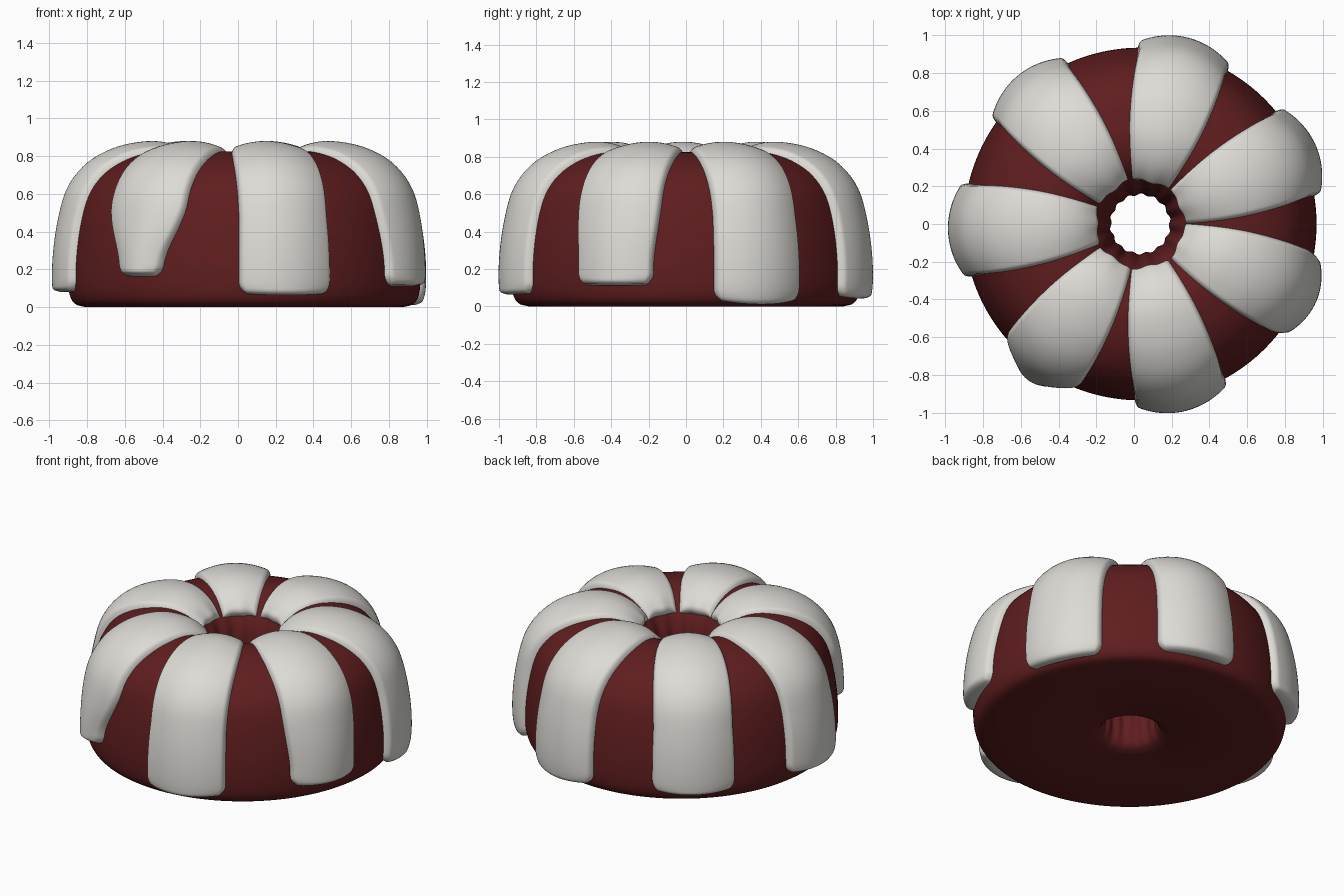
import bpy, bmesh, math
from math import sin, cos, pi, radians, sqrt

if "Cube" in bpy.data.objects:
    bpy.data.objects.remove(bpy.data.objects["Cube"])

CENTRE = (0.033, 0.0)
# Ring cross-section (radius, height): from the base, over the crown, down the hole
PROFILE = [(0.84, 0), (0.90, 0.02), (0.93, 0.09), (0.932, 0.24), (0.91, 0.42), (0.865, 0.59),
           (0.79, 0.70), (0.69, 0.77), (0.58, 0.81), (0.46, 0.825), (0.35, 0.80), (0.27, 0.74),
           (0.21, 0.64), (0.18, 0.50), (0.162, 0.30), (0.158, 0.12), (0.18, 0.03), (0.24, 0)]
LOBE_START = radians(75)


def make_material(name, colour):
    m = bpy.data.materials.new(name)
    m.use_nodes = True
    m.diffuse_color = (*colour, 1)
    bsdf = next(n for n in m.node_tree.nodes if n.type == 'BSDF_PRINCIPLED')
    bsdf.inputs["Base Color"].default_value = (*colour, 1)
    bsdf.inputs["Roughness"].default_value = 0.6
    return m


def curve(u):
    """Smooth spline through the profile, u counted in points."""
    n = len(PROFILE)
    i = max(0, min(n - 2, int(u)))
    t = u - i
    a, b, c, d = (PROFILE[max(0, min(n - 1, i + k))] for k in (-1, 0, 1, 2))
    return [0.5 * (2 * q + (r - p) * t + (2 * p - 5 * q + 4 * r - s) * t * t
                   + (3 * q - p - 3 * r + s) * t ** 3) for p, q, r, s in zip(a, b, c, d)]


def surface(u, ang, lift=0.0):
    """Point on the fluted ring, lifted along the profile normal."""
    r, z = curve(u)
    r0, z0 = curve(max(0, u - 0.02))
    r1, z1 = curve(min(len(PROFILE) - 1, u + 0.02))
    dr, dz = r1 - r0, z1 - z0
    length = math.hypot(dr, dz) or 1
    # Flutes fade in down the hole and out again at the base
    w = max(0, min(1, (u - 10) / 2, (16.5 - u) / 2))
    r += -0.006 * w * cos(14 * (ang - LOBE_START)) + lift * dz / length
    z -= lift * dr / length
    return (CENTRE[0] + r * cos(ang), CENTRE[1] + r * sin(ang), max(z, 0))


def grid_object(name, rows, mat, closed=False):
    bm = bmesh.new()
    vs = [[bm.verts.new(p) for p in row] for row in rows]
    n = len(vs[0])
    for a, b in zip(vs, vs[1:]):
        for j in range(n if closed else n - 1):
            k = (j + 1) % n
            bm.faces.new((a[j], a[k], b[k], b[j]))
    if closed:  # flat underside between outer rim and hole
        for j in range(n):
            k = (j + 1) % n
            bm.faces.new((vs[-1][j], vs[-1][k], vs[0][k], vs[0][j]))
        bmesh.ops.recalc_face_normals(bm, faces=bm.faces[:])
    me = bpy.data.meshes.new(name)
    bm.to_mesh(me)
    bm.free()
    me.materials.append(mat)
    ob = bpy.data.objects.new(name, me)
    bpy.context.collection.objects.link(ob)
    bpy.ops.object.select_all(action='DESELECT')
    ob.select_set(True)
    bpy.context.view_layer.objects.active = ob
    bpy.ops.object.shade_smooth_by_angle(angle=radians(50))


def rounded(d, radius):
    """Quarter-round rise from an edge."""
    k = 1 - min(1, max(0, d) / radius)
    return sqrt(max(0, 1 - k * k))


def icing_strip(name, centre, end_z, taper, mat):
    # Arc-length table from the hole to the lower end
    us, u = [], 11.4
    while u > 1.2 and (u > 7 or curve(u)[1] > end_z):
        us.append(u)
        u -= 0.02
    dist = [0]
    for a, b in zip(us, us[1:]):
        dist.append(dist[-1] + math.dist(curve(a), curve(b)))
    total = dist[-1]
    rows, n, m = [], 64, 36
    for k in range(n + 1):
        s = total * (0.5 - 0.5 * cos(pi * k / n))
        i = min(range(len(us)), key=lambda q: abs(dist[q] - s))
        u = us[i]
        r, z = curve(u)
        half = radians(25 - 9.6 * max(0, min(1, (r - 0.25) / 0.65)))
        if u < 6:  # lower drips can narrow
            f = max(0, min(1, (0.55 - z) / 0.35))
            half -= radians(taper) * f * f * (3 - 2 * f)
        low = max(0, 0.07 - (total - s))
        half -= (0.07 - sqrt(max(0, 0.07 ** 2 - low ** 2))) / r
        ends = min(rounded(total - s, 0.03), rounded(s, 0.04))
        # Domed across: thickest on the outer wall, deep valleys around the crown
        crown = math.exp(-((r - 0.35) / 0.2) ** 2)
        base = 0.05 - 0.02 * crown
        bulge = 0.012 + 0.043 * min(1, r / 0.87) ** 2 + 0.02 * crown
        row = []
        for j in range(m + 1):
            t = sin(pi * (j / m - 0.5))
            e = min(ends, rounded((1 - abs(t)) * half * r, 0.025))
            lift = -0.02 + e * (base + bulge * (1 - t * t))
            row.append(surface(u, centre + half * t, lift))
        rows.append(row)
    grid_object(name, rows, mat)


cake_red = make_material("cake_red", (0.115, 0.0125, 0.0135))
icing_white = make_material("icing_white", (0.72, 0.71, 0.67))

# Ring cake with a fluted hole
steps = 4 * (len(PROFILE) - 1)
grid_object("cake", [[surface(i / 4, 2 * pi * j / 168) for j in range(168)]
                     for i in range(steps + 1)], cake_red, closed=True)

# Seven icing strips: angle, lower end height, narrowing in degrees
STRIPS = [("back", 75.5, 0.05, 0), ("left_back", 24.5, 0.03, 0), ("left_front", -24, 0.11, 2),
          ("front", -76.5, 0.065, 0), ("right_front", -125.5, 0.16, 7),
          ("right", 182, 0.08, 0), ("right_back", 129.5, 0.08, 0)]
for label, ang, end_z, taper in STRIPS:
    icing_strip("icing_" + label, radians(ang), end_z, taper, icing_white)
